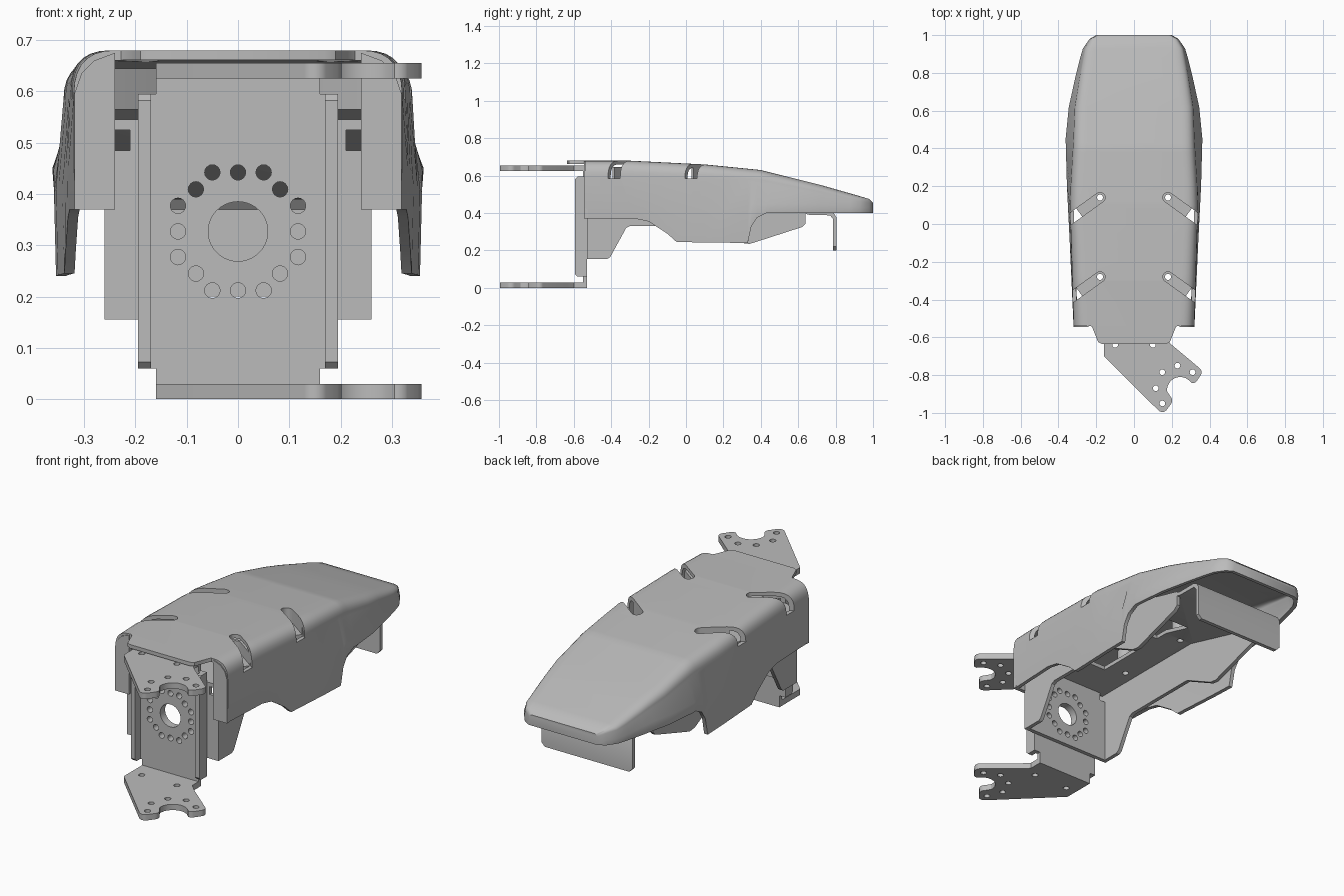
import bpy, bmesh, math
from mathutils import Vector

old = bpy.data.objects.get("Cube")
if old:
    bpy.data.objects.remove(old)

grey = bpy.data.materials.new("plain_grey")
grey.use_nodes = True
colour = (0.5, 0.5, 0.5, 1)
grey.diffuse_color = colour
grey.node_tree.nodes["Principled BSDF"].inputs["Base Color"].default_value = colour
PLACE = {"x": lambda a, b, t: (t, a, b), "y": lambda a, b, t: (a, t, b), "z": lambda a, b, t: (a, b, t)}


def finish(name, bm):
    bmesh.ops.recalc_face_normals(bm, faces=bm.faces)
    mesh = bpy.data.meshes.new(name)
    bm.to_mesh(mesh)
    bm.free()
    mesh.materials.append(grey)
    obj = bpy.data.objects.new(name, mesh)
    bpy.context.collection.objects.link(obj)
    return obj


def prism(name, outlines, axis, lo, hi):
    """Extrude flat outlines along an axis, all in one object."""
    bm = bmesh.new()
    for outline in outlines:
        face = bm.faces.new([bm.verts.new(PLACE[axis](a, b, lo)) for a, b in outline])
        ext = bmesh.ops.extrude_face_region(bm, geom=[face])
        step = Vector(PLACE[axis](0, 0, hi - lo))
        bmesh.ops.translate(bm, vec=step, verts=[v for v in ext["geom"] if isinstance(v, bmesh.types.BMVert)])
    return finish(name, bm)


def arc(cx, cy, r, start=0, end=360, n=20):
    full = end - start == 360
    steps = n if full else n + 1
    angles = [math.radians(start + (end - start) * i / n) for i in range(steps)]
    return [(cx + r * math.cos(t), cy + r * math.sin(t)) for t in angles]


def rect(x0, x1, y0, y1):
    return [(x0, y0), (x1, y0), (x1, y1), (x0, y1)]


def flip(outline):
    return [(-a, b) for a, b in outline]


def apply(obj, kind, **settings):
    mod = obj.modifiers.new("step", kind)
    for key, value in settings.items():
        setattr(mod, key, value)
    bpy.context.view_layer.objects.active = obj
    bpy.ops.object.modifier_apply(modifier=mod.name)


def cut(obj, outlines, axis, lo, hi):
    tool = prism("cutter", outlines, axis, lo, hi)
    apply(obj, "BOOLEAN", object=tool, operation="DIFFERENCE", solver="EXACT")
    bpy.data.objects.remove(tool)


def lookup(keys, y):
    for (y0, a), (y1, b) in zip(keys, keys[1:]):
        if y <= y1:
            return a + (b - a) * (y - y0) / (y1 - y0)
    return keys[-1][1]


# Shell: cross-sections lofted from front to back, open underneath
FRONT = -.54
WIDTH = [(FRONT, .32), (-.1, .34), (.2, .355), (.45, .362), (.62, .345), (.78, .31),
         (.88, .285), (.93, .27), (.98, .235), (1, .2)]
TOP = [(FRONT, .68), (-.3, .68), (.1, .66), (.4, .63), (.72, .55), (.93, .49), (.98, .475), (1, .455)]
BOTTOM = [(FRONT, .37), (-.27, .37), (-.2, .355), (-.1, .29), (-.05, .245), (.33, .24),
          (.35, .33), (.38, .375), (.43, .4), (1, .4)]
LEAN = [(FRONT, 0), (.1, .01), (.45, .04), (.8, .02), (1, .005)]
DROP = [(FRONT, .085), (.4, .07), (.9, .035), (1, .015)]
ROUND = [(FRONT, .08), (.5, .07), (.9, .06), (1, .02)]


def half_section(y):
    w, zt, zb = lookup(WIDTH, y), lookup(TOP, y), lookup(BOTTOM, y)
    ws, zs = w - lookup(LEAN, y), zt - lookup(DROP, y)
    flat = ws - lookup(ROUND, y)
    pts = [(w - .004, zb), (w, min(.45, (zb + zs) / 2))]
    for i in range(8):
        t = i / 7
        pts.append(((1 - t * t) * ws + t * t * flat, (1 - t) ** 2 * zs + (1 - (1 - t) ** 2) * zt))
    return pts


bm = bmesh.new()
rows = []
for y in sorted({k[0] for k in WIDTH + TOP + BOTTOM}):
    half = half_section(y)
    rows.append([bm.verts.new((x, y, z)) for x, z in half + flip(half)[::-1]])
for near, far in zip(rows, rows[1:]):
    for i in range(len(near) - 1):
        bm.faces.new((near[i], near[i + 1], far[i + 1], far[i]))
bm.faces.new(rows[-1])
shell = finish("shell", bm)
# make sure the wall thickens inward
if max(shell.data.polygons, key=lambda p: p.area).normal.z < 0 and \
        max(shell.data.polygons, key=lambda p: p.center.z).normal.z < 0:
    shell.data.flip_normals()
apply(shell, "SOLIDIFY", thickness=.02, offset=-1)

# Slanted screw pockets sunk into the shell shoulders


def slot(y, r, reach):
    tip, end = Vector((.18, y)), Vector((.18 + reach, y - reach * .72))
    d = (end - tip).normalized()
    a = math.degrees(math.atan2(d.y, d.x))
    side = Vector((-d.y, d.x)) * r
    return arc(tip.x, tip.y, r, a + 90, a + 270, 12) + [tuple(end - side), tuple(end + side)]


def both(outlines):
    return outlines + [flip(o) for o in outlines]


rows_y = (.14, -.28)
slots = both([slot(y, .027, .22) for y in rows_y])
pockets = prism("screw_pockets", both([slot(y, .04, .11) for y in rows_y]), "z", .565, .645)
screw_holes = both([arc(.18, y, .016) for y in rows_y])
cut(shell, slots, "z", .585, .8)
cut(pockets, slots, "z", .585, .8)
cut(pockets, screw_holes, "z", .5, .7)

# Front lip and front flaps of the shell
lip = [(.24, -.53), (.222, -.545), (.2, -.6), (.19, -.625), (.17, -.635)]
prism("front_lip", [lip + flip(lip)[::-1]], "z", .661, .68)
flap = [(.24, .37), (.319, .37), (.319, .595), (.305, .635), (.28, .66), (.24, .675)]
prism("front_flaps", both([flap]), "y", -.545, -.525)

# Inner channel: front plate, side walls and roof running to a rear tab
ring = [(0, .115), (.05, .115), (.082, .082), (.117, .05), (.117, 0)]
spots = {(sx * x, sz * z) for x, z in ring for sx in (1, -1) for sz in (1, -1)}
HUB = .327
face_holes = [arc(0, HUB, .058, n=40)] + [arc(x, HUB + z, .015, n=16) for x, z in sorted(spots)]
edge = [(.26, .155), (.26, .485), (.21, .485), (.21, .545)]
plate = prism("channel_front_plate", [edge + flip(edge)[::-1]], "y", -.53, -.51)
cut(plate, face_holes, "y", -.6, -.4)

wall = [(-.53, .165), (-.52, .155), (-.42, .155), (-.405, .165), (-.32, .32), (-.3, .33), (.12, .33),
        (.3, .24), (.34, .235), (.45, .27), (.62, .325), (.64, .345), (.64, .42), (.15, .545), (-.53, .545)]
for name, x in (("left_channel_wall", .24), ("right_channel_wall", -.26)):
    prism(name, [wall], "x", x, x + .02)

roof_line = [(-.53, .545), (.15, .545), (.66, .41), (.765, .41), (.79, .4), (.805, .375), (.805, .2)]
under = [(.785, .2), (.785, .37), (.77, .388), (.66, .39), (.15, .525), (-.53, .525)]
roof = prism("channel_roof_and_rear_tab", [roof_line + under], "x", -.26, .26)
cut(roof, screw_holes + [rect(-.08, .08, c - .12, c + .12) for c in (-.2, .2)], "z", .35, .7)
corner = [(.23, .19), (.27, .19), (.27, .23)]
cut(roof, both([corner]), "y", .7, .9)

# Front bracket: upright plate with forward flanges
upright = prism("bracket_upright", [rect(-.16, .16, .012, .64), rect(-.185, .185, .06, .595)], "y", -.55, -.53)
bpy.data.objects.remove(upright)
side = [(.16, .012), (.16, .06), (.185, .06), (.185, .595), (.16, .595), (.16, .645)]
upright = prism("bracket_upright", [side + flip(side)[::-1]], "y", -.55, -.53)
cut(upright, face_holes, "y", -.6, -.4)
flange = [(-.53, .06), (-.58, .06), (-.593, .073), (-.593, .582), (-.58, .595), (-.53, .595)]
for name, x in (("left_bracket_flange", .17), ("right_bracket_flange", -.195)):
    prism(name, [flange], "x", x, x + .025)

# Bracket arms: matching top and bottom plates with a notched mounting end
arm = [(-.16, -.53), (-.16, -.7)] + arc(.15, -.965, .03, 225, 315, 6) + arc(.172, -.935, .03, -45, 45, 6)
arm += arc(.245, -.88, .07, 185, 45, 12) + arc(.31, -.815, .028, -100, -45, 5)
arm += arc(.33, -.785, .028, -45, 45, 6) + [(.2, -.64), (.16, -.6), (.16, -.53)]
arm_spots = [(-.1, -.64), (.1, -.64), (.15, -.785), (.23, -.75), (.31, -.785), (.115, -.87), (.15, -.95)]
for name, z in (("bottom_arm", 0), ("top_arm", .625)):
    plate = prism(name, [arm], "z", z, z + .03)
    cut(plate, [arc(x, y, .015, n=16) for x, y in arm_spots], "z", z - .1, z + .1)

# Smooth curved surfaces, keep edges crisp
bpy.ops.object.select_all(action="DESELECT")
for obj in bpy.context.scene.objects:
    if obj.type == "MESH" and grey.name in obj.data.materials:
        obj.select_set(True)
        bpy.context.view_layer.objects.active = obj
bpy.ops.object.shade_smooth_by_angle(angle=math.radians(32))
